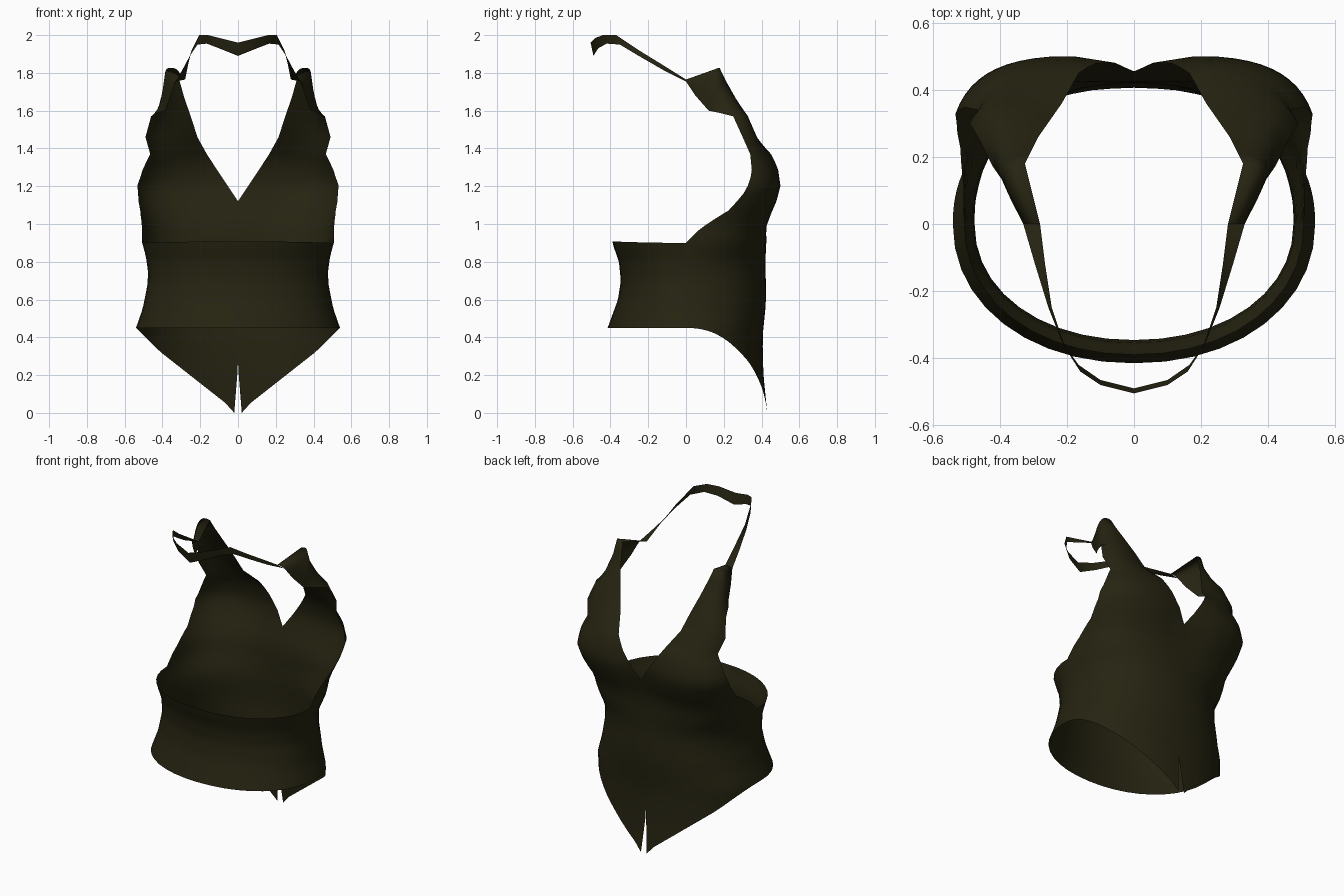
import bpy, bmesh
from math import sin, cos, asin, acos, pi, exp
from mathutils import Vector

cube = bpy.data.objects.get("Cube")
if cube:
    bpy.data.objects.remove(cube, do_unlink=True)

cloth = bpy.data.materials.new("dark_olive_cloth")
cloth.use_nodes = True
olive = (0.019, 0.017, 0.0055, 1)
cloth.diffuse_color = olive
bsdf = cloth.node_tree.nodes["Principled BSDF"]
bsdf.inputs["Base Color"].default_value = olive
bsdf.inputs["Roughness"].default_value = 0.9

# Body measurements by height
HALF_WIDTH = [(0.45, .54), (.55, .505), (.7, .475), (.8, .48), (.9, .507), (1, .51), (1.12, .545), (1.2, .56), (1.28, .545), (1.37, .51)]
FRONT = [(0, .43), (.2, .41), (.4, .405), (.6, .425), (.8, .42), (1, .43), (1.1, .48), (1.2, .505), (1.3, .49), (1.37, .455)]
BACK = [(.45, .415), (.6, .36), (.7, .345), (.8, .355), (.9, .39)]
SQUARENESS = [(.8, 2.2), (1.2, 4)]
CLEAVAGE = [(.95, 0), (1.12, .03), (1.37, .03)]
# Edges
HEM = [(0, 0), (.28, .22), (.42, .33), (.49, .4), (.54, .45)]
UNDERARM = [(0, .9), (.13, 1), (.25, 1.1), (.27, 1.12)]
ARMHOLE = [(1.12, .27), (1.18, .32), (1.27, .35), (1.37, .34)]
NECKLINE = [(1.12, 0), (1.27, .1), (1.37, .165)]


def lerp(table, t):
    """Piecewise linear lookup, clamped at both ends."""
    if t <= table[0][0]:
        return table[0][1]
    for (a, u), (b, v) in zip(table, table[1:]):
        if t <= b:
            return u + (v - u) * (t - a) / (b - a)
    return table[-1][1]


def section(phi, z):
    """Point of the torso at angle phi (0 = side, + = chest) and height z."""
    n = lerp(SQUARENESS, z) if phi > 0 else 2.1
    x = lerp(HALF_WIDTH, z) * max(cos(phi), 0) ** (2 / n)
    s = abs(sin(phi)) ** (2 / n)
    if phi > 0:
        y = lerp(FRONT, z) * s - lerp(CLEAVAGE, z) * exp(-(x / .12) ** 2)
    else:
        y = -lerp(BACK, z) * s
    if phi > pi / 2 - .001:       # slit between the two tails
        x = .02 * max(0, 1 - z / .25)
    return Vector((x, y, z))


def armhole_angle(z):
    return asin((lerp(ARMHOLE, z) / lerp(FRONT, z)) ** (lerp(SQUARENESS, z) / 2))


def neckline_angle(z):
    return acos((lerp(NECKLINE, z) / lerp(HALF_WIDTH, z)) ** (lerp(SQUARENESS, z) / 2))


def add_grid(bm, rows):
    grid = [[bm.verts.new(p) for p in row] for row in rows]
    for r, s in zip(grid, grid[1:]):
        for i in range(len(r) - 1):
            bm.faces.new((r[i], r[i + 1], s[i + 1], s[i]))


def finish(name, bm):
    """Weld, mirror and smooth a half garment piece."""
    bmesh.ops.remove_doubles(bm, verts=bm.verts, dist=.0005)
    bmesh.ops.recalc_face_normals(bm, faces=bm.faces)
    mesh = bpy.data.meshes.new(name)
    bm.to_mesh(mesh)
    bm.free()
    mesh.materials.append(cloth)
    mesh.shade_smooth()
    ob = bpy.data.objects.new(name, mesh)
    bpy.context.collection.objects.link(ob)
    mirror = ob.modifiers.new("Mirror", "MIRROR")
    mirror.merge_threshold = .001
    return ob


# Bodice: wrap round the torso, pointed tails at the chest side
bm = bmesh.new()
CUP = 12
start = armhole_angle(1.12)
angles = [-pi / 2 + pi / 2 * i / 10 for i in range(10)]
angles += [start * i / 6 for i in range(6)]
angles += [start + (pi / 2 - start) * i / CUP for i in range(CUP + 1)]
columns = []
for k, phi in enumerate(angles):
    if phi <= 0:
        low, high = .45, .9 + .008 * sin(phi) ** 2
    else:
        low = lerp(HEM, .54 * max(cos(phi), 0) ** (2 / 2.2))
        high = lerp(UNDERARM, section(phi, 1.05).y) if phi < start - .001 else 1.12
    columns.append([section(phi, low + (high - low) * j / 16) for j in range(17)])
add_grid(bm, columns)

# Bust: rows between the armhole and the neckline
rows = []
for j in range(7):
    z = 1.12 + .25 * j / 6
    a, b = armhole_angle(z), neckline_angle(z)
    row = [section(a + (b - a) * i / CUP, z) for i in range(CUP + 1)]
    row[-1].x = lerp(NECKLINE, z)
    rows.append(row)

# Shoulder: curved rows as outer edge, control point, neckline edge
SHOULDER = [
    ((.49, .30, 1.46), (.44, .41, 1.46), (.215, .36, 1.46)),
    ((.46, .25, 1.57), (.42, .36, 1.58), (.25, .31, 1.57)),
    ((.42, .17, 1.59), (.44, .27, 1.67), (.285, .26, 1.67)),
    ((.385, .12, 1.60), (.44, .19, 1.77), (.31, .21, 1.76)),
    ((.355, .05, 1.68), (.43, .18, 1.86), (.325, .18, 1.82)),
    ((.33, 0, 1.755), (.31, 0, 1.765), (.28, 0, 1.765)),
]
for ends in SHOULDER:
    o, c, n = map(Vector, ends)
    ts = [i / CUP for i in range(CUP + 1)]
    rows.append([o * (1 - t) ** 2 + c * 2 * t * (1 - t) + n * t * t for t in ts])
add_grid(bm, rows)
finish("bodice", bm)

# Halter strap: ribbon round the neck, upper and lower edge
STRAP = [
    ((.28, 0, 1.765), (.33, 0, 1.755)),
    ((.265, -.12, 1.84), (.295, -.12, 1.815)),
    ((.245, -.25, 1.92), (.255, -.25, 1.89)),
    ((.205, -.37, 2.0), (.215, -.35, 1.95)),
    ((.16, -.44, 2.0), (.165, -.42, 1.955)),
    ((.10, -.48, 1.985), (.10, -.465, 1.93)),
    ((0, -.505, 1.96), (0, -.49, 1.89)),
]
bm = bmesh.new()
add_grid(bm, STRAP)
finish("halter_strap", bm)
